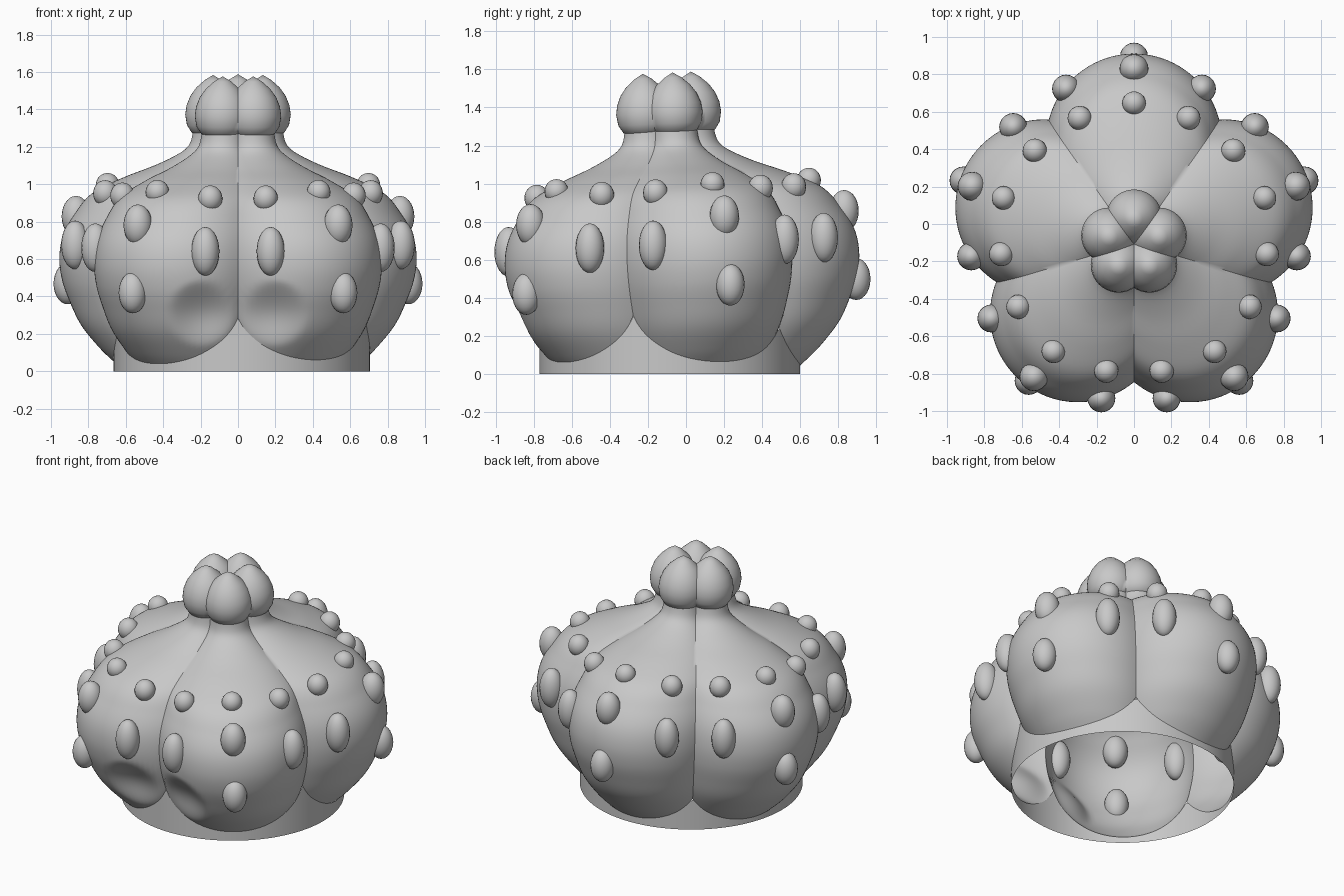
import bpy, bmesh, math
from mathutils import Vector

cube = bpy.data.objects.get("Cube")
if cube:
    bpy.data.objects.remove(cube, do_unlink=True)

clay = bpy.data.materials.new("plain_grey")
clay.use_nodes = True
GREY = (0.58, 0.58, 0.58, 1)
clay.diffuse_color = GREY
clay.node_tree.nodes["Principled BSDF"].inputs["Base Color"].default_value = GREY

LOBES = 5
SECTOR = math.tau / LOBES
FIRST = math.pi / 2
TILT = 0.045
RING_C, RING_R = (0.02, -0.085), 0.685

# Height and reach of the bulb along the middle of a lobe
BULB = [(-0.1, 0.5), (0.05, 0.685), (0.12, 0.76), (0.24, 0.86), (0.37, 0.925),
        (0.48, 0.965), (0.6, 0.98), (0.72, 0.96), (0.83, 0.9), (0.95, 0.795),
        (1.035, 0.62), (1.1, 0.45), (1.17, 0.31), (1.22, 0.262), (1.34, 0.24)]
# Radius and height of one small lobe of the crown
CROWN = [(0, 1.25), (0.07, 1.253), (0.115, 1.275), (0.14, 1.315), (0.149, 1.37),
         (0.142, 1.42), (0.122, 1.47), (0.09, 1.515), (0.045, 1.555), (0, 1.582)]


def reach(z):
    """Smooth interpolation of the bulb profile."""
    z = min(max(z, BULB[0][0]), BULB[-1][0])
    i = next(k for k in range(len(BULB) - 1) if z <= BULB[k + 1][0])

    def slope(k):
        a, b = BULB[max(k - 1, 0)], BULB[min(k + 1, len(BULB) - 1)]
        return (b[1] - a[1]) / (b[0] - a[0])
    (z0, r0), (z1, r1) = BULB[i], BULB[i + 1]
    h = z1 - z0
    t = (z - z0) / h
    s = t * t * (3 - 2 * t)
    return (r0 * (1 - s) + r1 * s + h * t * (1 - t) ** 2 * slope(i)
            - h * t * t * (1 - t) * slope(i + 1))


def flute(angle):
    """Five overlapping circles as a polar outline of unit reach."""
    a = (angle - FIRST + SECTOR / 2) % SECTOR - SECTOR / 2
    d, r = 0.52, 0.48
    return d * math.cos(a) + math.sqrt(r * r - (d * math.sin(a)) ** 2)


def lean(x, y, z):
    """Move from bulb space to the slightly leaning model."""
    return Vector((x, y - 0.07 - TILT * (z - 0.6), z + TILT * y))


def bulb_point(angle, z):
    r = reach(z) * flute(angle)
    return lean(r * math.cos(angle), r * math.sin(angle), z)


def crossing(test, low, high):
    """Height at which the test turns true."""
    for _ in range(30):
        mid = (low + high) / 2
        if test(mid):
            high = mid
        else:
            low = mid
    return high


def finish(name, bm):
    bmesh.ops.recalc_face_normals(bm, faces=bm.faces)
    mesh = bpy.data.meshes.new(name)
    bm.to_mesh(mesh)
    bm.free()
    obj = bpy.data.objects.new(name, mesh)
    bpy.context.collection.objects.link(obj)
    mesh.materials.append(clay)
    bpy.ops.object.select_all(action='DESELECT')
    obj.select_set(True)
    bpy.context.view_layer.objects.active = obj
    bpy.ops.object.shade_smooth_by_angle(angle=math.radians(40))
    return obj


def skin(bm, columns):
    """Join closed rounds of point columns with quads."""
    cols = [[bm.verts.new(p) for p in c] for c in columns]
    for a, b in zip(cols, cols[1:] + cols[:1]):
        for k in range(len(a) - 1):
            bm.faces.new((a[k], b[k], b[k + 1], a[k + 1]))


# Fluted bulb, open underneath, with two shallow dimples at the front
def dimple(p):
    if p.y < 0:
        q = math.hypot(abs(p.x) - 0.195, p.z - 0.31) / 0.18
        if q < 1:
            p.y += 0.06 * (1 - q * q) ** 1.5
    return p


def outside_ring(angle, z):
    p = bulb_point(angle, z)
    return math.hypot(p.x - RING_C[0], p.y - RING_C[1]) > RING_R


COLS, ROWS = 40 * LOBES, 76
columns = []
for i in range(COLS):
    ang = FIRST + SECTOR / 2 + math.tau * i / COLS
    start = crossing(lambda z: outside_ring(ang, z), -0.1, 0.45)
    top = BULB[-1][0]
    columns.append([dimple(bulb_point(ang, start + (top - start) * k / ROWS))
                    for k in range(ROWS + 1)])
bm = bmesh.new()
skin(bm, columns)
finish("lobed_bulb", bm)


# Base ring, trimmed where it meets the lobes
def inside_bulb(x, y, z):
    yl = y + 0.07 + TILT * (z - 0.6)
    return math.hypot(x, yl) < reach(z - TILT * yl) * flute(math.atan2(yl, x))


columns = []
for i in range(COLS):
    ang = FIRST + SECTOR / 2 + math.tau * i / COLS
    x = RING_C[0] + RING_R * math.cos(ang)
    y = RING_C[1] + RING_R * math.sin(ang)
    top = crossing(lambda z: inside_bulb(x, y, z), 0.0, 0.45)
    columns.append([(x, y, top * k / 3) for k in range(4)])
bm = bmesh.new()
skin(bm, columns)
finish("base_ring", bm)

# Crown of five small pointed lobes
bm = bmesh.new()
for n in range(LOBES):
    ang = FIRST + n * SECTOR
    cx, cy = 0.14 * math.cos(ang), 0.14 * math.sin(ang)
    skin(bm, [[lean(cx + r * math.cos(a), cy + r * math.sin(a), z) for r, z in CROWN]
              for a in (math.tau * k / 40 for k in range(40))])
bmesh.ops.remove_doubles(bm, verts=bm.verts, dist=0.0005)
finish("crown_lobes", bm)

# Warts: angle from the lobe middle, height, half width, half height
WARTS = [(0, 0.985, 0.063, 0.065), (-24, 0.955, 0.065, 0.07), (24, 0.955, 0.065, 0.07),
         (0, 0.815, 0.077, 0.11), (-24.5, 0.68, 0.075, 0.13), (24.5, 0.68, 0.075, 0.13),
         (0, 0.455, 0.075, 0.11)]
bm = bmesh.new()
for n in range(LOBES):
    for off, z, w, h in WARTS:
        ang = FIRST + n * SECTOR + math.radians(off)
        centre = bulb_point(ang, z)
        ball = bmesh.ops.create_uvsphere(bm, u_segments=20, v_segments=14, radius=1)
        for v in ball["verts"]:
            v.co = centre + Vector((v.co.x * w, v.co.y * w, v.co.z * h))
finish("warts", bm)
